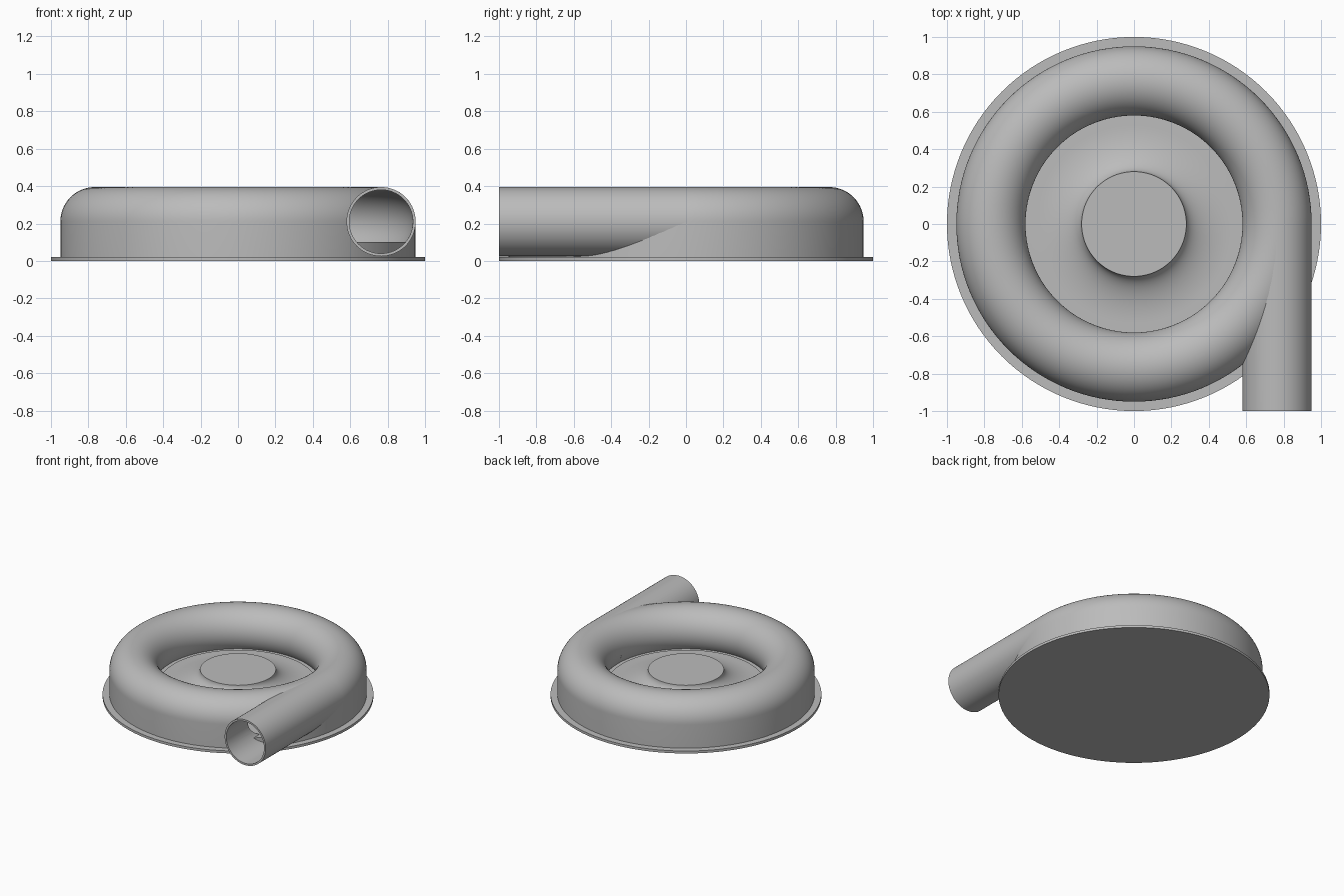
import bpy, bmesh
from math import sin, cos, pi, radians, asin, sqrt

if "Cube" in bpy.data.objects:
    bpy.data.objects.remove(bpy.data.objects["Cube"], do_unlink=True)

SEGS = 128
RING, TUBE, BORE = 0.765, 0.185, 0.17   # ring radius, outer and inner tube radius
MID, FLOOR = 0.21, 0.10                 # tube centre height, chamber floor height

grey = bpy.data.materials.new("casing grey")
grey.use_nodes = True
colour = (0.5, 0.5, 0.5, 1)
grey.diffuse_color = colour
grey.node_tree.nodes["Principled BSDF"].inputs["Base Color"].default_value = colour


def finish(name, bm):
    bmesh.ops.remove_doubles(bm, verts=bm.verts, dist=1e-5)
    bmesh.ops.recalc_face_normals(bm, faces=bm.faces)
    mesh = bpy.data.meshes.new(name)
    bm.to_mesh(mesh)
    bm.free()
    mesh.materials.append(grey)
    obj = bpy.data.objects.new(name, mesh)
    bpy.context.collection.objects.link(obj)
    return obj


def lathe(name, profile, closed=False):
    """Turn an (r, z) profile round the z axis."""
    bm = bmesh.new()
    verts = [bm.verts.new((r, 0, z)) for r, z in profile]
    pairs = list(zip(verts, verts[1:])) + ([(verts[-1], verts[0])] if closed else [])
    edges = [bm.edges.new(p) for p in pairs]
    bmesh.ops.spin(bm, geom=verts + edges, cent=(0, 0, 0), axis=(0, 0, 1),
                   angle=2 * pi, steps=SEGS, use_duplicate=False)
    return finish(name, bm)


def prism(name, section, y0, y1):
    """Extrude a closed (x, z) section along y."""
    bm = bmesh.new()
    face = bm.faces.new([bm.verts.new((x, y0, z)) for x, z in section])
    out = bmesh.ops.extrude_face_region(bm, geom=[face])
    moved = [v for v in out["geom"] if isinstance(v, bmesh.types.BMVert)]
    bmesh.ops.translate(bm, verts=moved, vec=(0, y1 - y0, 0))
    return finish(name, bm)


def arc(radius, start, end, steps):
    """Points on the tube section, angles in radians."""
    return [(RING + radius * cos(start + (end - start) * i / steps),
             MID + radius * sin(start + (end - start) * i / steps))
            for i in range(steps + 1)]


def cut(obj, *cutters):
    for cutter in cutters:
        mod = obj.modifiers.new("cut", "BOOLEAN")
        mod.operation = "DIFFERENCE"
        mod.solver = "EXACT"
        mod.object = cutter
        bpy.context.view_layer.objects.active = obj
        bpy.ops.object.modifier_apply(modifier=mod.name)


def smooth(obj):
    bpy.ops.object.select_all(action="DESELECT")
    obj.select_set(True)
    bpy.context.view_layer.objects.active = obj
    bpy.ops.object.shade_smooth_by_angle(angle=radians(30))


# Mounting plate
base = lathe("base_plate", [(0, 0), (1, 0), (1, 0.02), (0, 0.02)])

# Spiral casing: straight outer wall, rounded top, wall returning to the floor
dip = asin((MID - FLOOR) / TUBE)
casing = lathe("casing", [(0, 0.015), (0.95, 0.015)]
               + arc(TUBE, 0, pi + dip, 40) + [(0, FLOOR)])

# Hub with a concave flare down to a thin disc
flare = [(0.53 - 0.25 * cos(i * pi / 32), 0.22 - 0.112 * sin(i * pi / 32))
         for i in range(17)]
hub = lathe("impeller_hub", [(0, 0.22)] + flare
            + [(0.58, 0.108), (0.58, 0.09), (0, 0.09)])

# Outlet pipe
pipe = prism("outlet_pipe", arc(TUBE, 0, 2 * pi, 64)[:-1], -1, 0)

# Hollow chamber and bore
dip = asin((MID - FLOOR) / BORE)
segment = arc(BORE, -dip, pi + dip, 48)
chamber = lathe("chamber_cutter", segment, closed=True)
throat = prism("throat_cutter", segment, -1.1, -0.01)
bore = prism("bore_cutter", arc(BORE, 0, 2 * pi, 64)[:-1], -1.1, 0.1)
cut(casing, chamber, throat)
cut(pipe, bore, chamber)

for cutter in (chamber, throat, bore):
    bpy.data.objects.remove(cutter, do_unlink=True)
for part in (base, casing, hub, pipe):
    smooth(part)
